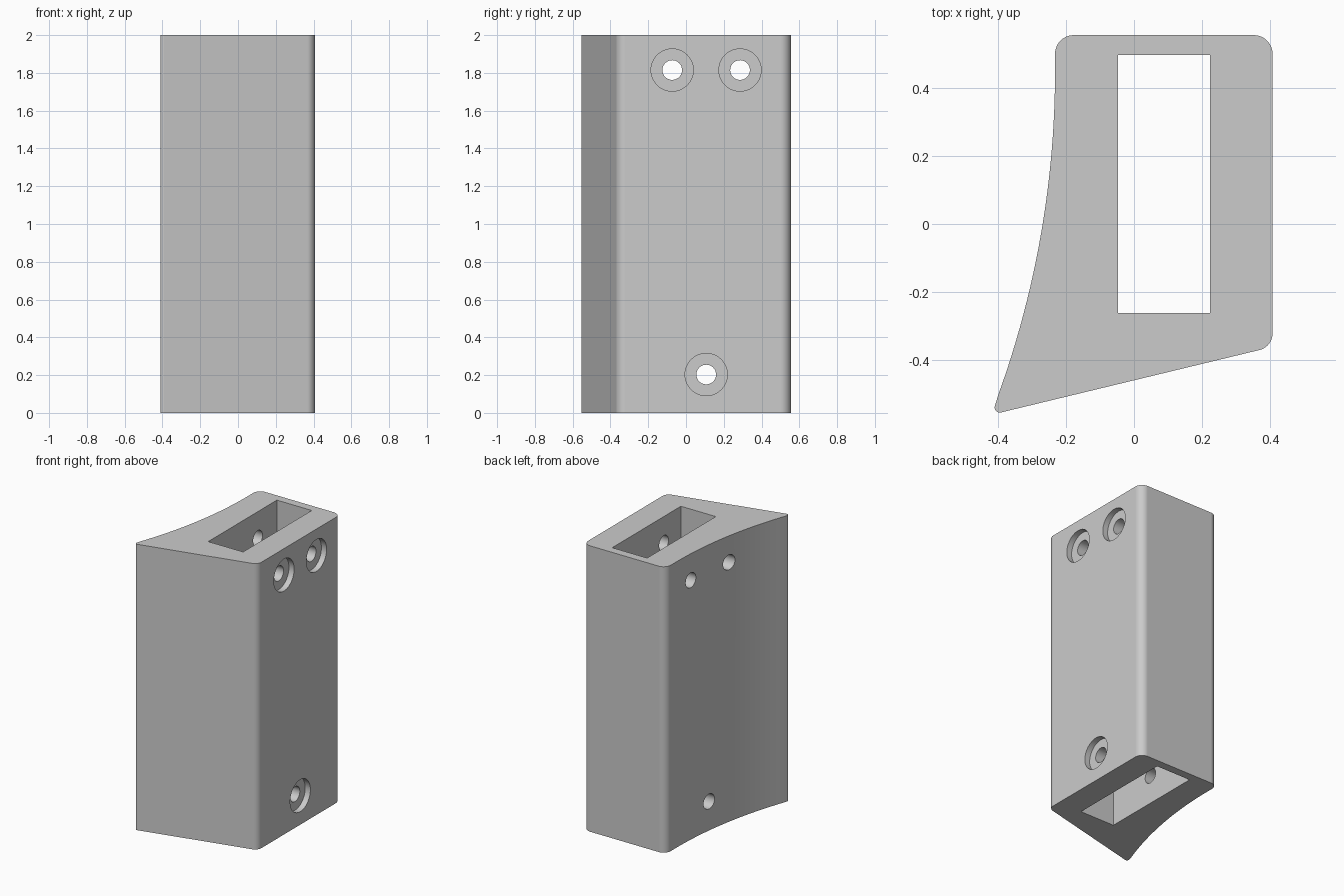
import bpy
import bmesh
import math
from mathutils import Vector, Matrix

if "Cube" in bpy.data.objects:
    bpy.data.objects.remove(bpy.data.objects["Cube"], do_unlink=True)

HEIGHT = 2.0
HALF_X, HALF_Y = 0.407, 0.555

grey = bpy.data.materials.new("plain_grey")
grey.use_nodes = True
colour = (0.6, 0.6, 0.6, 1)
grey.diffuse_color = colour
grey.node_tree.nodes["Principled BSDF"].inputs["Base Color"].default_value = colour


def new_object(name, bm):
    bmesh.ops.recalc_face_normals(bm, faces=bm.faces)
    mesh = bpy.data.meshes.new(name)
    bm.to_mesh(mesh)
    bm.free()
    mesh.materials.append(grey)
    obj = bpy.data.objects.new(name, mesh)
    bpy.context.collection.objects.link(obj)
    return obj


def fillet(before, corner, after, radius, steps=10):
    """Points of a round that replaces a corner of the outline."""
    corner = Vector(corner)
    a = (Vector(before) - corner).normalized()
    b = (Vector(after) - corner).normalized()
    half = a.angle(b) / 2
    centre = corner + (a + b).normalized() * radius / math.sin(half)
    start = (corner + a * radius / math.tan(half) - centre).normalized()
    end = (corner + b * radius / math.tan(half) - centre).normalized()
    return [centre + start.slerp(end, i / steps) * radius for i in range(steps + 1)]


def concave_x(y):
    """Hollow side of the block: a large arc that runs straight at the back."""
    radius = 2.8
    drop = max(0.0, 0.45 - y)
    return -0.232 - radius + math.sqrt(radius ** 2 - drop ** 2)


# Outline corners: back left, back right, front right and the pointed tip
back_left = (-0.232, HALF_Y)
back_right = (HALF_X, HALF_Y)
front_right = (HALF_X, -0.361)
tip = (-0.417, -0.560)
near_tip = (concave_x(-0.50), -0.50)

outline = fillet((-0.232, 0), back_left, back_right, 0.055)
outline += fillet(back_left, back_right, front_right, 0.055)
outline += fillet(back_right, front_right, tip, 0.05)
outline += fillet(front_right, tip, near_tip, 0.015, 6)
steps = 24
for i in range(steps + 1):
    y = -0.50 + 0.95 * i / steps
    outline.append(Vector((concave_x(y), y)))

# Block body
bm = bmesh.new()
base = bm.faces.new([bm.verts.new((p.x, p.y, 0)) for p in outline])
top = bmesh.ops.extrude_face_region(bm, geom=[base])["geom"]
bmesh.ops.translate(bm, vec=(0, 0, HEIGHT),
                    verts=[v for v in top if isinstance(v, bmesh.types.BMVert)])
block = new_object("mounting_block", bm)


# Cutters: rectangular channel, screw holes and their counterbores
def box_cutter(name, x0, x1, y0, y1, z0, z1):
    bm = bmesh.new()
    bmesh.ops.create_cube(bm, size=1)
    bmesh.ops.scale(bm, vec=(x1 - x0, y1 - y0, z1 - z0), verts=bm.verts)
    bmesh.ops.translate(bm, vec=((x0 + x1) / 2, (y0 + y1) / 2, (z0 + z1) / 2),
                        verts=bm.verts)
    return new_object(name, bm)


def drill_cutter(name, radius, x0, x1, y, z):
    bm = bmesh.new()
    place = Matrix.Translation(((x0 + x1) / 2, y, z)) @ Matrix.Rotation(math.pi / 2, 4, "Y")
    bmesh.ops.create_cone(bm, cap_ends=True, segments=48, radius1=radius,
                          radius2=radius, depth=x1 - x0, matrix=place)
    return new_object(name, bm)


cutters = [box_cutter("channel_cutter", -0.047, 0.223, -0.262, 0.497, -0.1, HEIGHT + 0.1)]
for y, z in ((-0.073, 1.815), (0.286, 1.815), (0.107, 0.203)):
    cutters.append(drill_cutter("hole_cutter", 0.052, -0.6, 0.6, y, z))
    cutters.append(drill_cutter("counterbore_cutter", 0.112, HALF_X - 0.04, 0.6, y, z))

for cutter in cutters:
    cutter.hide_render = True
    cut = block.modifiers.new(cutter.name, "BOOLEAN")
    cut.operation = "DIFFERENCE"
    cut.solver = "EXACT"
    cut.object = cutter

# Bake the cuts and remove the cutters
depsgraph = bpy.context.evaluated_depsgraph_get()
result = bpy.data.meshes.new_from_object(block.evaluated_get(depsgraph))
block.modifiers.clear()
block.data = result
result.name = "mounting_block"
for cutter in cutters:
    bpy.data.objects.remove(cutter, do_unlink=True)

# Smooth rounds and bores, crisp rims
bpy.ops.object.select_all(action="DESELECT")
block.select_set(True)
bpy.context.view_layer.objects.active = block
bpy.ops.object.shade_smooth_by_angle(angle=math.radians(30))
weighted = block.modifiers.new("even_shading", "WEIGHTED_NORMAL")
weighted.keep_sharp = True
